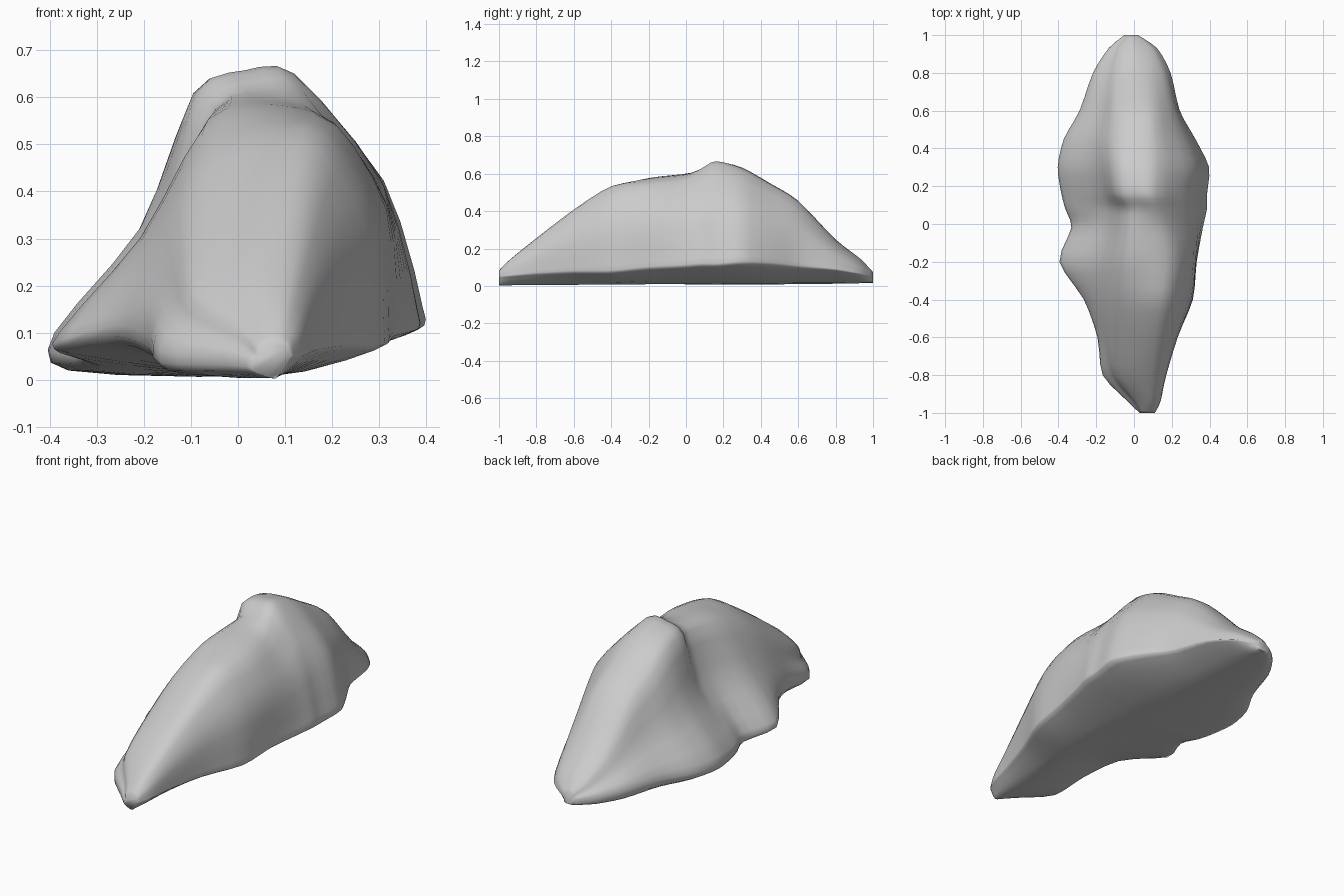
import bpy
import bmesh
from mathutils import Vector

cube = bpy.data.objects.get("Cube")
if cube:
    bpy.data.objects.remove(cube, do_unlink=True)

# Cross-sections from front to back:
# y, left edge x z, left shoulder x z, right shoulder x z, right edge x z
STATIONS = [
    (-1.0, .03, .04, .04, .07, .09, .08, .11, .05),
    (-.94, -.03, .06, .01, .11, .1, .14, .14, .06),
    (-.8, -.16, .08, -.09, .19, .12, .25, .17, .08),
    (-.6, -.19, .13, -.1, .32, .15, .4, .23, .1),
    (-.4, -.26, .14, -.09, .45, .18, .52, .31, .11),
    (-.2, -.38, .1, -.07, .54, .21, .54, .33, .13),
    (-.02, -.32, .09, -.05, .57, .18, .56, .36, .14),
    (.08, -.35, .09, -.05, .58, .14, .61, .38, .15),
    (.16, -.37, .09, -.09, .61, .12, .65, .38, .15),
    (.3, -.39, .1, -.1, .59, .13, .61, .39, .16),
    (.45, -.36, .1, -.11, .5, .12, .53, .32, .15),
    (.6, -.28, .1, -.1, .41, .11, .44, .24, .13),
    (.8, -.21, .09, -.09, .22, .09, .23, .19, .1),
    (.93, -.13, .07, -.07, .13, .06, .13, .12, .07),
    (1.0, -.05, .05, -.03, .07, .0, .07, .02, .05),
]
STEPS = 3


def near(y, centre, width):
    """Falloff from 1 at the centre to 0 at the given distance."""
    return max(0, 1 - abs(y - centre) / width)


def section(row):
    """Closed ring of control points for one station."""
    y, *xz = row
    left, top_l, top_r, right = [Vector((xz[i], y, xz[i + 1])) for i in range(0, 8, 2)]
    t = (y + 1) / 2
    size = min(1, top_r.z / .6)
    keel = Vector((.08 - .07 * t, y, .003 + .015 * t))
    crown = (top_l + top_r) / 2 + Vector((0, 0, .13 * (top_r.x - top_l.x)))
    # The right flank swells; the left one swells in front and sinks at the gully
    flank_r = (top_r + right) / 2 + Vector((.05, 0, .03)) * size
    inset = .02 + .04 * near(y, .17, .25) - .05 * near(y, -.5, .3)
    flank_l = (top_l + left) / 2 + Vector((inset, 0, -.02)) * size
    # The underside lifts off the ground below the front left bulge
    foot_l = Vector((left.x + .03 * size, y, .02 + .06 * near(y, -.36, .4)))
    foot_r = right - Vector((.025, 0, .055)) * size
    return [keel, foot_r, right, flank_r, top_r, crown, top_l, flank_l, left, foot_l]


def spline(a, b, c, d, t):
    """Smooth interpolation between b and c."""
    m, n = (c - a) * .4, (d - b) * .4
    return (b * (2 * t**3 - 3 * t**2 + 1) + c * (3 * t**2 - 2 * t**3)
            + m * (t**3 - 2 * t**2 + t) + n * (t**3 - t**2))


def refine(items, closed, blend):
    """Subdivide a run of control items with the spline."""
    n = len(items)
    pick = (lambda i: items[i % n]) if closed else (lambda i: items[max(0, min(n - 1, i))])
    out = []
    for i in range(n if closed else n - 1):
        for s in range(STEPS):
            out.append(blend(pick(i - 1), pick(i), pick(i + 1), pick(i + 2), s / STEPS))
    if not closed:
        out.append(items[-1])
    return out


def blend_rings(a, b, c, d, t):
    return [spline(*p, t) for p in zip(a, b, c, d)]


# Loft the sections into a closed boulder
rings = refine([section(row) for row in STATIONS], False, blend_rings)
bm = bmesh.new()
loops = []
for ring in rings:
    points = refine(ring, True, spline)
    loops.append([bm.verts.new((p.x, p.y, max(0, p.z))) for p in points])
for low, high in zip(loops, loops[1:]):
    for i in range(len(low)):
        j = (i + 1) % len(low)
        bm.faces.new((low[i], low[j], high[j], high[i]))
bm.faces.new(loops[0])
bm.faces.new(loops[-1])
bmesh.ops.recalc_face_normals(bm, faces=bm.faces)
mesh = bpy.data.meshes.new("boulder")
bm.to_mesh(mesh)
bm.free()
boulder = bpy.data.objects.new("boulder", mesh)
bpy.context.collection.objects.link(boulder)

# Plain pale stone
stone = bpy.data.materials.new("pale_stone")
stone.use_nodes = True
colour = (.6, .6, .6, 1)
stone.diffuse_color = colour
stone.node_tree.nodes["Principled BSDF"].inputs["Base Color"].default_value = colour
mesh.materials.append(stone)

bpy.context.view_layer.objects.active = boulder
boulder.select_set(True)
bpy.ops.object.shade_smooth_by_angle(angle=1.4)
